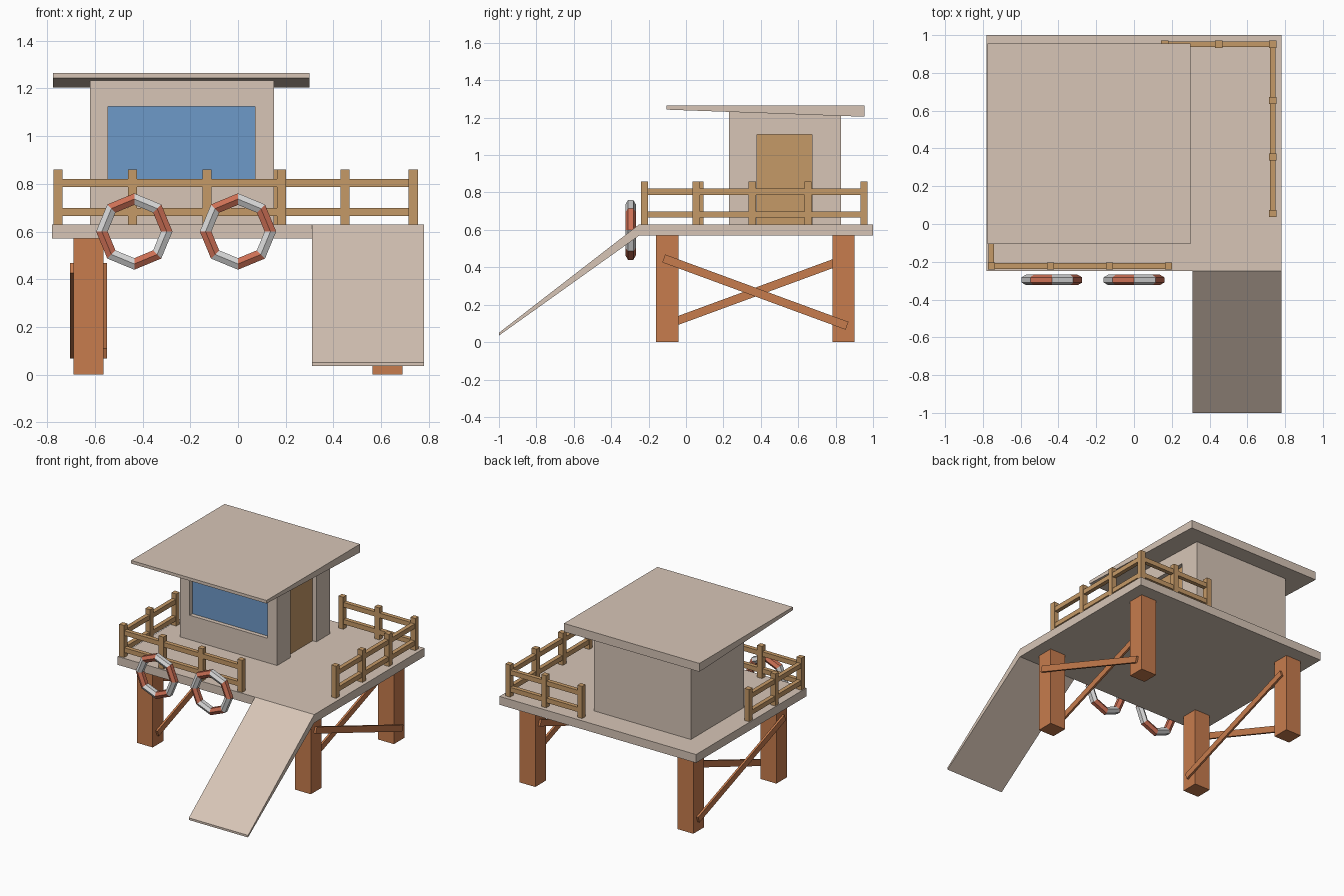
import bpy
import bmesh
import math
from mathutils import Matrix, Vector

if "Cube" in bpy.data.objects:
    bpy.data.objects.remove(bpy.data.objects["Cube"], do_unlink=True)


def material(name, rgb):
    m = bpy.data.materials.new(name)
    m.use_nodes = True
    m.diffuse_color = (*rgb, 1)
    m.node_tree.nodes["Principled BSDF"].inputs["Base Color"].default_value = (*rgb, 1)
    return m


PLANK = material("pale planks", (0.68, 0.56, 0.47))
LEG = material("red brown timber", (0.57, 0.2, 0.075))
RAIL = material("honey wood", (0.56, 0.32, 0.135))
GLASS = material("blue glass", (0.155, 0.32, 0.58))
RED = material("ring red", (0.6, 0.16, 0.09))
WHITE = material("ring white", (0.68, 0.68, 0.68))


def finish(name, bm, *mats):
    bmesh.ops.recalc_face_normals(bm, faces=bm.faces)
    me = bpy.data.meshes.new(name)
    bm.to_mesh(me)
    bm.free()
    for m in mats:
        me.materials.append(m)
    ob = bpy.data.objects.new(name, me)
    bpy.context.collection.objects.link(ob)
    return ob


def add_box(bm, x, y, z, tilt=0):
    """Box from (min, max) ranges, optionally tilted about its own x axis."""
    mid = Vector([sum(r) / 2 for r in (x, y, z)])
    size = [r[1] - r[0] for r in (x, y, z)]
    mat = Matrix.Translation(mid) @ Matrix.Rotation(tilt, 4, "X") @ Matrix.Diagonal((*size, 1))
    bmesh.ops.create_cube(bm, size=1, matrix=mat)


def box(name, mat, x, y, z, tilt=0):
    bm = bmesh.new()
    add_box(bm, x, y, z, tilt)
    return finish(name, bm, mat)


def side_prism(name, mat, x, profile):
    """Side (y, z) profile swept along x."""
    bm = bmesh.new()
    face = bm.faces.new([bm.verts.new((x[0], y, z)) for y, z in profile])
    ext = bmesh.ops.extrude_face_region(bm, geom=[face], use_keep_orig=True)
    verts = [g for g in ext["geom"] if isinstance(g, bmesh.types.BMVert)]
    bmesh.ops.translate(bm, verts=verts, vec=(x[1] - x[0], 0, 0))
    return finish(name, bm, mat)


# Deck, ramp and wedge roof
DECK = 0.63
box("deck", PLANK, (-0.78, 0.78), (-0.25, 1), (0.57, DECK))
side_prism("ramp", PLANK, (0.31, 0.78),
           [(-0.25, DECK), (-1, 0.05), (-1, 0.035), (-0.25, 0.57)])
side_prism("roof", PLANK, (-0.775, 0.3),
           [(-0.105, 1.265), (-0.105, 1.243), (0.955, 1.205), (0.955, 1.265)])

# Legs and crossed braces
for side, sx in (("left", 1), ("right", -1)):
    def span(a, b):
        return tuple(sorted((sx * a, sx * b)))
    for end, y in (("front", -0.1), ("back", 0.842)):
        box(f"{end}_{side}_leg", LEG, span(0.565, 0.69), (y - 0.06, y + 0.06), (0, 0.57))
    length = math.hypot(0.98, 0.36)
    slope = math.atan2(0.36, 0.98)
    for place, a, b, tilt in (("outer", 0.69, 0.705, -slope), ("inner", 0.55, 0.565, slope)):
        box(f"{side}_{place}_brace", LEG, span(a, b),
            (0.371 - length / 2, 0.371 + length / 2), (0.245, 0.29), tilt)

# Hut with recessed window and doorway
HUT_X, HUT_Y = (-0.62, 0.15), (0.23, 0.83)
WIN_X, WIN_Z = (-0.545, 0.072), (0.805, 1.125)
DOOR_Y, DOOR_TOP = (0.38, 0.675), 1.11
RECESS = 0.03
bm = bmesh.new()
add_box(bm, HUT_X, HUT_Y, (DECK, 1.22))
cuts = [(0, v) for v in WIN_X] + [(1, v) for v in DOOR_Y] + [(2, v) for v in (*WIN_Z, DOOR_TOP)]
for axis, value in cuts:
    normal = Vector((0, 0, 0))
    normal[axis] = 1
    bmesh.ops.bisect_plane(bm, geom=bm.verts[:] + bm.edges[:] + bm.faces[:],
                           plane_co=normal * value, plane_no=normal)
bm.normal_update()


def in_window(c):
    return abs(c.y - HUT_Y[0]) < 1e-4 and WIN_X[0] < c.x < WIN_X[1] and WIN_Z[0] < c.z < WIN_Z[1]


def in_door(c):
    return abs(c.x - HUT_X[1]) < 1e-4 and DOOR_Y[0] < c.y < DOOR_Y[1] and c.z < DOOR_TOP


for test, push, index in ((in_window, (0, RECESS, 0), 1), (in_door, (-RECESS, 0, 0), 2)):
    faces = [f for f in bm.faces if test(f.calc_center_median())]
    ext = bmesh.ops.extrude_face_region(bm, geom=faces)["geom"]
    bmesh.ops.translate(bm, verts=[g for g in ext if isinstance(g, bmesh.types.BMVert)], vec=push)
    for g in ext:
        if isinstance(g, bmesh.types.BMFace):
            g.material_index = index
    old = [f for f in faces if f.is_valid]
    if old:
        bmesh.ops.delete(bm, geom=old, context="FACES")
finish("hut", bm, PLANK, GLASS, RAIL)

# Strip of wall that closes the gap under the sloping roof
side_prism("hut_wall_top", PLANK, HUT_X,
           [(HUT_Y[0], 1.22), (HUT_Y[1], 1.22), (HUT_Y[1], 1.225), (HUT_Y[0], 1.24)])


# Railings: posts at even steps joined by two rails
def railing(name, axis, fixed, start, end, count):
    bm = bmesh.new()

    def piece(lo, hi, half, z):
        along, across = (lo, hi), (fixed - half, fixed + half)
        add_box(bm, *((along, across) if axis == "x" else (across, along)), z)

    for i in range(count):
        p = start + (end - start) * i / (count - 1)
        piece(p - 0.019, p + 0.019, 0.019, (DECK, 0.86))
    for z in (0.665, 0.787):
        piece(start, end, 0.015, (z, z + 0.034))
    finish(name, bm, RAIL)


railing("front_railing", "x", -0.222, -0.755, 0.183, 4)
railing("right_railing", "y", -0.755, -0.222, 0.37, 3)
railing("left_railing", "y", 0.735, 0.055, 0.952, 4)
railing("back_railing", "x", 0.952, 0.163, 0.735, 3)


# Life rings: eight straight segments with a hexagonal section
def life_ring(name, x):
    bm = bmesh.new()
    loops = []
    for i in range(8):
        a = math.tau * i / 8
        loop = []
        for j in range(6):
            b = math.tau * (j + 0.5) / 6
            r = 0.136 + 0.028 * math.cos(b)
            loop.append(bm.verts.new((x + r * math.cos(a), -0.296 + 0.028 * math.sin(b),
                                      0.6 + r * math.sin(a))))
        loops.append(loop)
    for i in range(8):
        p, q = loops[i], loops[(i + 1) % 8]
        for j in range(6):
            k = (j + 1) % 6
            bm.faces.new((p[j], p[k], q[k], q[j])).material_index = i % 2
    finish(name, bm, RED, WHITE)


life_ring("right_life_ring", -0.435)
life_ring("left_life_ring", 0)
